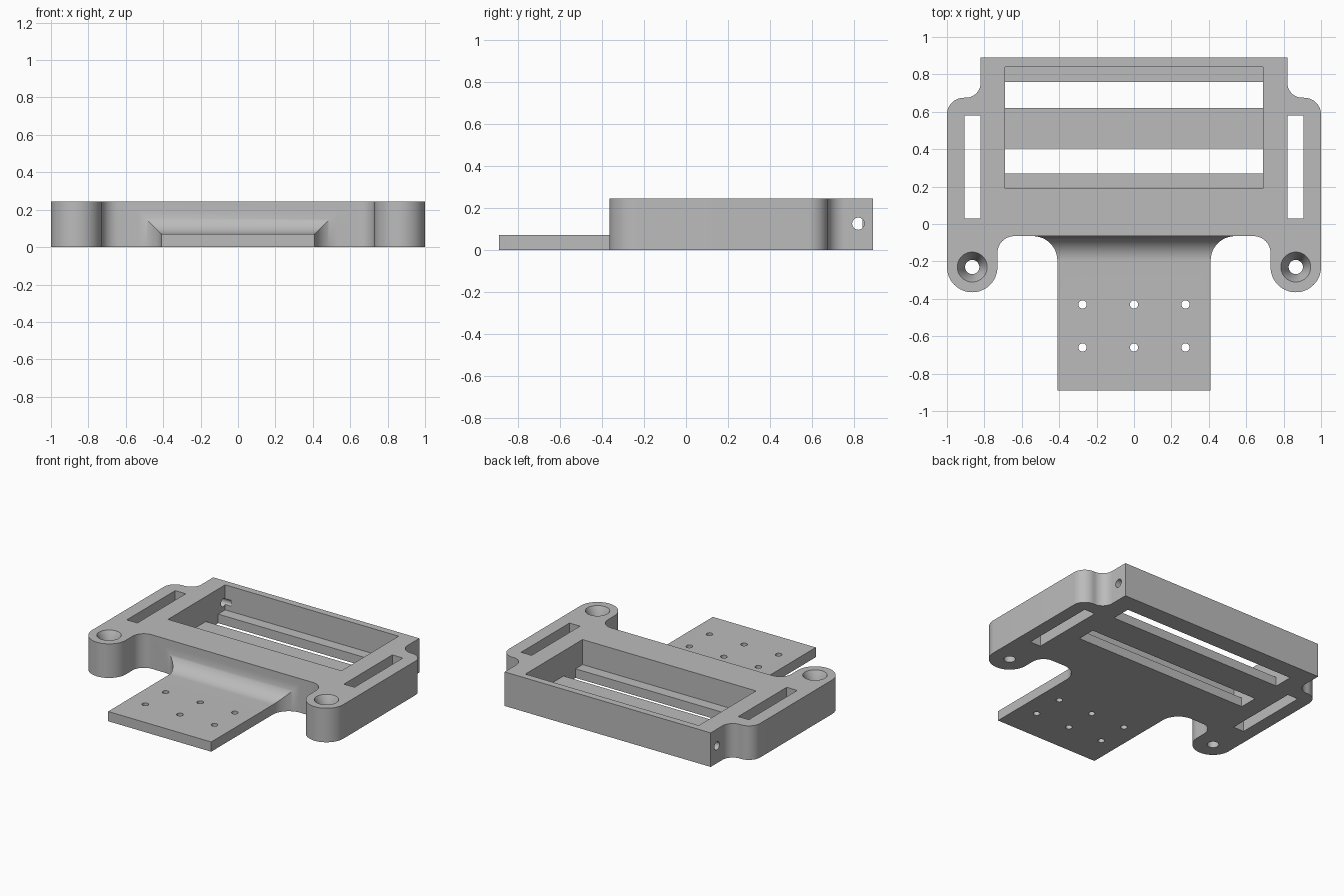
import bpy, bmesh
from math import sin, cos, pi, radians

if "Cube" in bpy.data.objects:
    bpy.data.objects.remove(bpy.data.objects["Cube"])

H = 0.245        # body height
FLOOR = 0.065    # pocket floor thickness

grey = bpy.data.materials.new("plain grey")
grey.use_nodes = True
grey.diffuse_color = (0.5, 0.5, 0.5, 1)
grey.node_tree.nodes["Principled BSDF"].inputs["Base Color"].default_value = (0.5, 0.5, 0.5, 1)


def loft(name, rings):
    """Closed solid through a list of rings with equal point counts."""
    bm = bmesh.new()
    loops = [[bm.verts.new(p) for p in ring] for ring in rings]
    for a, b in zip(loops, loops[1:]):
        for i in range(len(a)):
            j = (i + 1) % len(a)
            bm.faces.new((a[i], a[j], b[j], b[i]))
    bm.faces.new(loops[0])
    bm.faces.new(loops[-1])
    bmesh.ops.recalc_face_normals(bm, faces=bm.faces)
    mesh = bpy.data.meshes.new(name)
    bm.to_mesh(mesh)
    bm.free()
    mesh.materials.append(grey)
    ob = bpy.data.objects.new(name, mesh)
    bpy.context.collection.objects.link(ob)
    return ob


def arc(cx, cy, r, a0, a1, n=14):
    steps = [radians(a0 + (a1 - a0) * i / n) for i in range(n + 1)]
    return [(cx + r * cos(a), cy + r * sin(a)) for a in steps]


def box(name, x0, x1, y0, y1, z0, z1):
    pts = [(x0, y0), (x1, y0), (x1, y1), (x0, y1)]
    return loft(name, [[(x, y, z) for x, y in pts] for z in (z0, z1)])


def turned(name, x, y, profile, n=40):
    """Upright round solid from (radius, height) pairs."""
    return loft(name, [[(x + r * cos(2 * pi * i / n), y + r * sin(2 * pi * i / n), z)
                        for i in range(n)] for r, z in profile])


def combine(target, other, operation):
    bpy.context.view_layer.objects.active = target
    mod = target.modifiers.new(operation, "BOOLEAN")
    mod.operation = operation
    mod.solver = "EXACT"
    mod.object = other
    bpy.ops.object.modifier_apply(modifier=mod.name)
    bpy.data.objects.remove(other)


# Body outline: front edge, rounded ear, wing, rear shoulder
half = (arc(0.64, -0.155, 0.09, 90, 0)
        + arc(0.865, -0.23, 0.135, -180, 0, 32)
        + arc(0.91, 0.585, 0.09, 0, 90)
        + arc(0.90, 0.755, 0.08, 270, 180)
        + [(0.82, 0.89)])
outline = half + [(-x, y) for x, y in reversed(half)]
bracket = loft("bracket_body", [[(x, y, z) for x, y in outline] for z in (0, H)])

# Mounting plate that flares into the body with a cove on top and both sides
R = 0.13
sections = [(-0.89, 0)]
sections += [(-0.065 - R + R * sin(t), R * (1 - cos(t)))
             for t in [pi / 2 * i / 16 for i in range(17)]]
sections.append((0.02, R))
plate = loft("mounting_plate", [[(-0.41 - d, y, 0), (0.41 + d, y, 0),
                                 (0.41 + d, y, 0.07 + d), (-0.41 - d, y, 0.07 + d)]
                                for y, d in sections])
combine(bracket, plate, "UNION")

# Pocket and its two floor windows
cutters = [box("pocket", -0.69, 0.69, 0.19, 0.84, FLOOR, 0.4)]
for y0, y1 in ((0.27, 0.405), (0.62, 0.76)):
    cutters.append(box("floor_window", -0.69, 0.69, y0, y1, -0.1, 0.15))

for s in (-1, 1):
    # Strap slot in each wing
    xs = sorted((s * 0.822, s * 0.906))
    cutters.append(box("strap_slot", *xs, 0.03, 0.58, -0.1, 0.4))
    # Countersunk screw hole in each ear
    cutters.append(turned("ear_hole", s * 0.865, -0.23,
                          [(0.038, -0.1), (0.038, 0.16), (0.08, H), (0.08, 0.4)]))
    # Cross pin hole through each rear side wall
    cutters.append(loft("pin_hole", [[(s * x, y, z) for y, z in arc(0.82, 0.125, 0.029, 0, 345, 23)]
                                     for x in (0.64, 1.1)]))

# Six small holes in the plate
for x in (-0.275, 0, 0.275):
    for y in (-0.43, -0.66):
        cutters.append(turned("plate_hole", x, y, [(0.022, -0.1), (0.022, 0.2)], 24))

for cutter in cutters:
    combine(bracket, cutter, "DIFFERENCE")

bpy.ops.object.select_all(action="DESELECT")
bracket.select_set(True)
bpy.context.view_layer.objects.active = bracket
bpy.ops.object.shade_smooth_by_angle(angle=radians(30))
